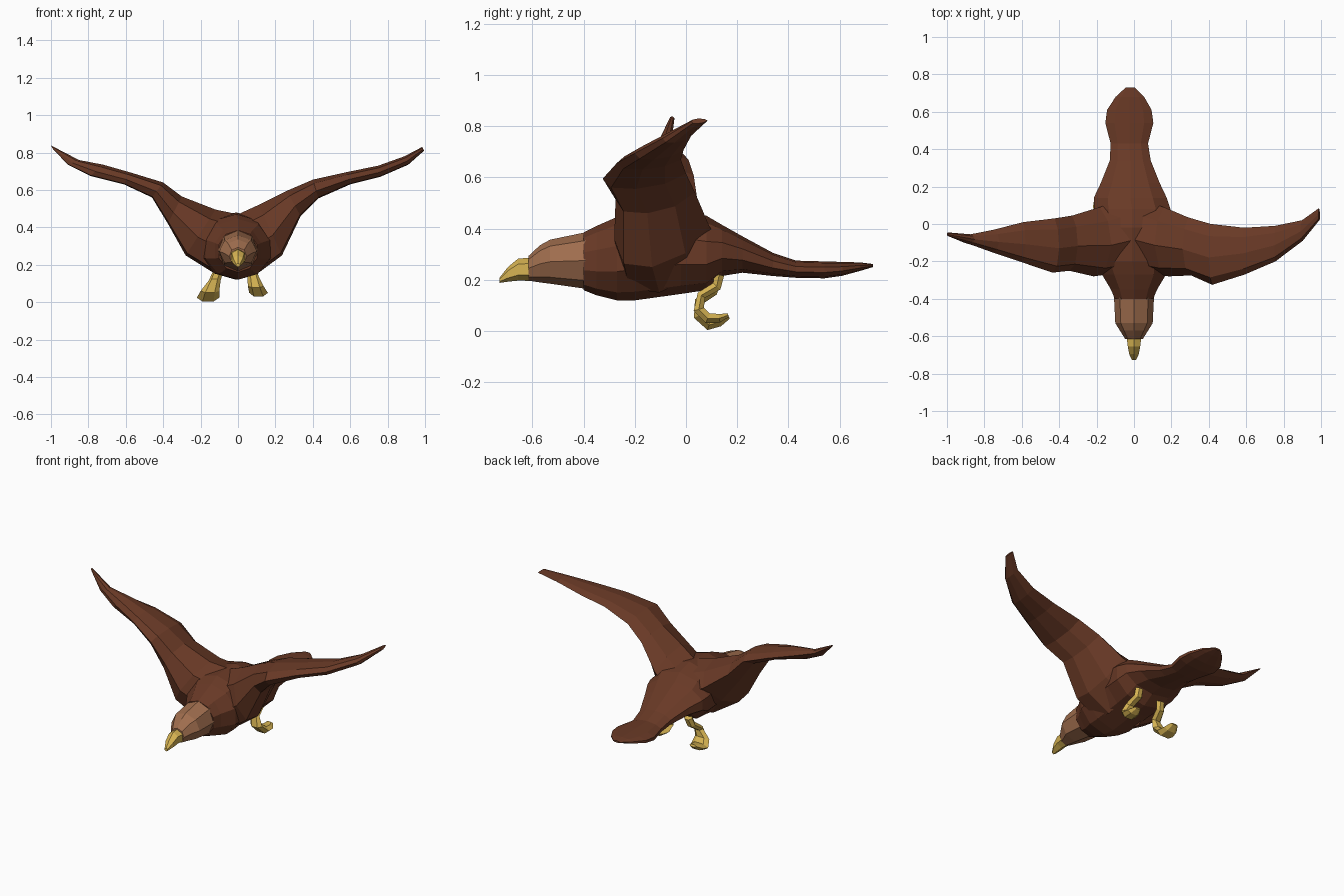
import bpy, bmesh, math
from mathutils import Vector


def material(name, rgb):
    m = bpy.data.materials.new(name)
    m.diffuse_color = (*rgb, 1)
    return m


BROWN = material("brown_plumage", (0.14, 0.041, 0.019))
TAN = material("tan_head", (0.35, 0.155, 0.076))
YELLOW = material("yellow_horn", (0.67, 0.45, 0.085))


def loft(name, rings, mat):
    """Skin a list of equal-sized point rings and cap both ends."""
    bm = bmesh.new()
    vs = [[bm.verts.new(p) for p in r] for r in rings]
    n = len(rings[0])
    for a, b in zip(vs, vs[1:]):
        for i in range(n):
            j = (i + 1) % n
            bm.faces.new((a[i], a[j], b[j], b[i]))
    bm.faces.new(vs[0])
    bm.faces.new(vs[-1])
    bmesh.ops.recalc_face_normals(bm, faces=bm.faces)
    me = bpy.data.meshes.new(name)
    bm.to_mesh(me)
    bm.free()
    me.materials.append(mat)
    ob = bpy.data.objects.new(name, me)
    bpy.context.collection.objects.link(ob)
    return ob


def rings_along_y(rows, n=10):
    """Rows of (y, top z, bottom z, half width, centre x)."""
    out = []
    for y, zt, zb, w, cx in rows:
        out.append([(cx + w * math.sin(2 * math.pi * i / n), y,
                     (zt + zb) / 2 + (zt - zb) / 2 * math.cos(2 * math.pi * i / n))
                    for i in range(n)])
    return out


# body running into the fanned tail
loft("body_and_tail", rings_along_y([
    (-0.40, 0.385, 0.16, 0.108, 0),
    (-0.35, 0.41, 0.14, 0.13, 0),
    (-0.27, 0.445, 0.12, 0.18, 0),
    (-0.20, 0.47, 0.12, 0.20, -0.01),
    (-0.02, 0.48, 0.145, 0.205, -0.01),
    (0.08, 0.45, 0.16, 0.215, -0.01),
    (0.14, 0.415, 0.215, 0.205, -0.02),
    (0.22, 0.37, 0.228, 0.165, -0.02),
    (0.34, 0.305, 0.215, 0.115, -0.02),
    (0.43, 0.275, 0.208, 0.105, -0.025),
    (0.54, 0.272, 0.206, 0.135, -0.025),
    (0.61, 0.270, 0.216, 0.125, -0.025),
    (0.68, 0.268, 0.235, 0.08, -0.022),
    (0.73, 0.262, 0.25, 0.025, -0.02)]), BROWN)

# head and beak
loft("head", rings_along_y([
    (-0.39, 0.386, 0.165, 0.107, 0),
    (-0.53, 0.357, 0.185, 0.10, 0),
    (-0.57, 0.335, 0.19, 0.075, 0),
    (-0.615, 0.293, 0.197, 0.047, 0)], 8), TAN)
loft("beak", rings_along_y([
    (-0.60, 0.287, 0.196, 0.046, 0),
    (-0.655, 0.283, 0.197, 0.038, 0),
    (-0.695, 0.25, 0.193, 0.03, 0),
    (-0.728, 0.208, 0.188, 0.012, 0)], 6), YELLOW)


# wings: rows of (front y, back y, top x, top z, underside x, underside z)
def wing(name, side, rows):
    rings = []
    for fy, by, tx, tz, bx, bz in rows:
        top, bot = Vector((side * tx, 0, tz)), Vector((side * bx, 0, bz))

        def at(t, k):
            p = top.lerp(bot, k)
            return (p.x, fy + (by - fy) * t, p.z)
        rings.append([at(0, 0.6), at(0.12, 0.2), at(0.45, 0), at(0.8, 0.12),
                      at(1, 0.4), at(0.75, 0.8), at(0.4, 1), at(0.1, 0.95)])
    loft(name, rings, BROWN)


wing("right_wing", 1, [
    (-0.26, 0.13, 0.00, 0.47, 0.10, 0.15),
    (-0.28, 0.09, 0.11, 0.52, 0.235, 0.25),
    (-0.275, 0.035, 0.26, 0.595, 0.335, 0.46),
    (-0.325, 0.00, 0.40, 0.655, 0.43, 0.555),
    (-0.27, -0.02, 0.58, 0.695, 0.60, 0.63),
    (-0.20, -0.01, 0.75, 0.73, 0.76, 0.67),
    (-0.09, 0.02, 0.89, 0.78, 0.91, 0.735),
    (0.02, 0.085, 0.985, 0.83, 0.995, 0.81)])
wing("left_wing", -1, [
    (-0.26, 0.13, 0.00, 0.47, 0.12, 0.15),
    (-0.28, 0.09, 0.12, 0.495, 0.28, 0.25),
    (-0.25, 0.045, 0.30, 0.565, 0.375, 0.42),
    (-0.26, 0.03, 0.40, 0.64, 0.46, 0.56),
    (-0.205, 0.01, 0.58, 0.695, 0.61, 0.63),
    (-0.15, -0.03, 0.72, 0.735, 0.79, 0.675),
    (-0.105, -0.055, 0.85, 0.76, 0.91, 0.735),
    (-0.065, -0.045, 1.00, 0.838, 0.99, 0.82)])


# legs curling back into clenched feet: rows of (x, y, z, half width, half depth)
def leg(name, rows):
    rings = []
    pts = [Vector(r[:3]) for r in rows]
    for i, (p, r) in enumerate(zip(pts, rows)):
        t = pts[min(i + 1, len(pts) - 1)] - pts[max(i - 1, 0)]
        nrm = Vector((0, -t.z, t.y)).normalized()
        rings.append([p + Vector((r[3] * math.cos(a), 0, 0)) + nrm * r[4] * math.sin(a)
                      for a in (math.pi * k / 3 for k in range(6))])
    loft(name, rings, YELLOW)


leg("left_leg", [
    (-0.10, 0.12, 0.20, 0.028, 0.022),
    (-0.11, 0.105, 0.155, 0.028, 0.022),
    (-0.125, 0.05, 0.115, 0.032, 0.02),
    (-0.15, 0.05, 0.06, 0.05, 0.024),
    (-0.16, 0.09, 0.024, 0.06, 0.024),
    (-0.165, 0.13, 0.035, 0.048, 0.02),
    (-0.165, 0.168, 0.055, 0.025, 0.008)])
leg("right_leg", [
    (0.07, 0.13, 0.22, 0.026, 0.022),
    (0.07, 0.12, 0.175, 0.028, 0.022),
    (0.08, 0.06, 0.14, 0.03, 0.02),
    (0.095, 0.05, 0.085, 0.042, 0.024),
    (0.11, 0.085, 0.05, 0.05, 0.024),
    (0.115, 0.13, 0.05, 0.042, 0.02),
    (0.11, 0.165, 0.062, 0.022, 0.008)])
